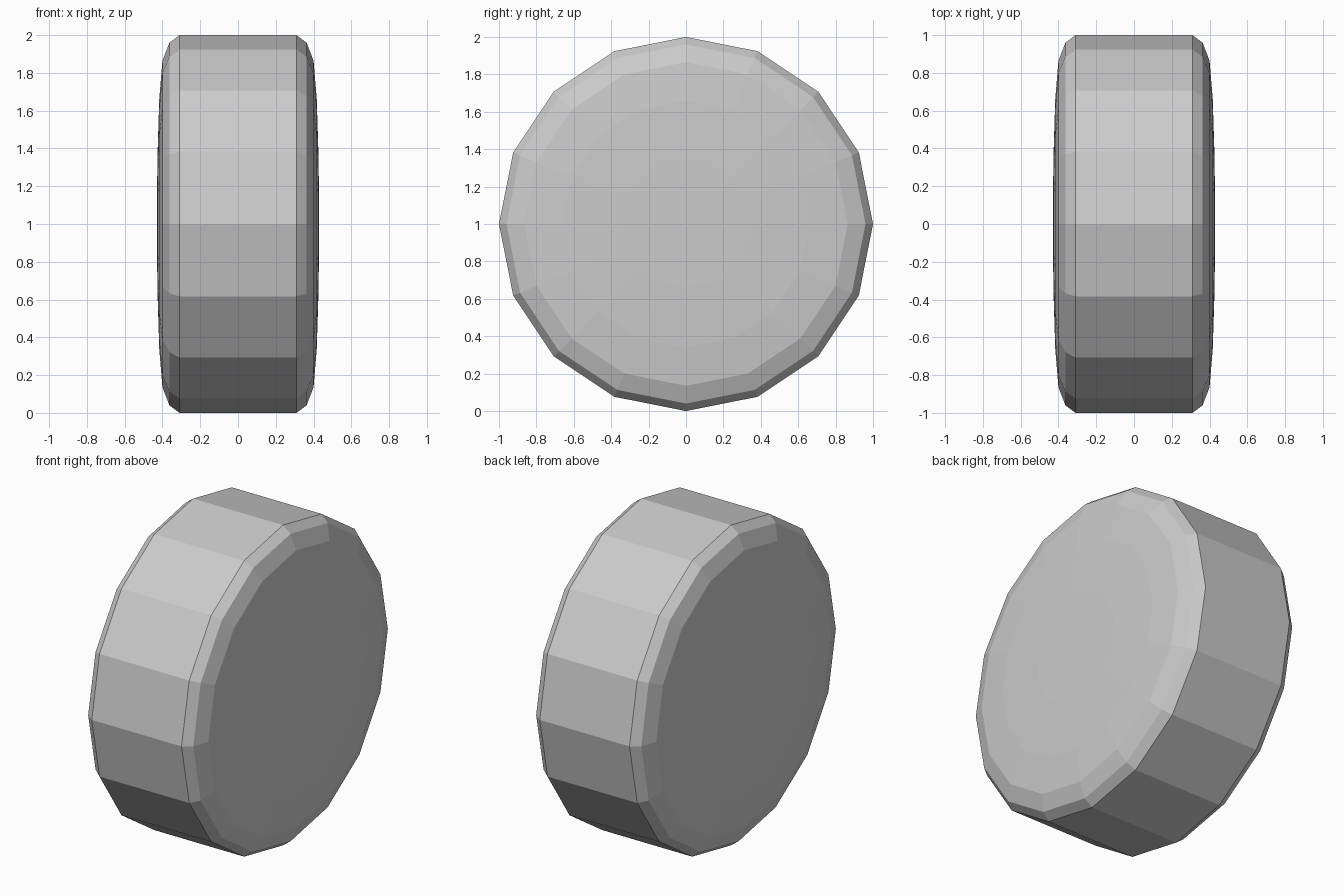
import bpy, bmesh
from math import sin, cos, pi

if "Cube" in bpy.data.objects:
    bpy.data.objects.remove(bpy.data.objects["Cube"])

SIDES = 16
# Half profile of the wheel: (distance from middle, radius), tread edge to hub
HALF = [(0.31, 1.0), (0.363, 0.96), (0.40, 0.865), (0.417, 0.66), (0.427, 0.34)]
HUB = 0.429

bm = bmesh.new()


def ring(x, r):
    return [bm.verts.new((x, r * sin(2 * pi * i / SIDES), 1 + r * cos(2 * pi * i / SIDES)))
            for i in range(SIDES)]


# Rings from the left hub to the right hub
profile = [(-x, r) for x, r in reversed(HALF)] + HALF
rings = [ring(x, r) for x, r in profile]
for a, b in zip(rings, rings[1:]):
    for i in range(SIDES):
        j = (i + 1) % SIDES
        bm.faces.new((a[i], a[j], b[j], b[i]))

# Shallow domed centres
for x, edge in ((-HUB, rings[0]), (HUB, rings[-1])):
    tip = bm.verts.new((x, 0, 1))
    for i in range(SIDES):
        bm.faces.new((edge[i], edge[(i + 1) % SIDES], tip))

bmesh.ops.recalc_face_normals(bm, faces=bm.faces)
mesh = bpy.data.meshes.new("wheel")
bm.to_mesh(mesh)
bm.free()
wheel = bpy.data.objects.new("wheel", mesh)
bpy.context.collection.objects.link(wheel)
